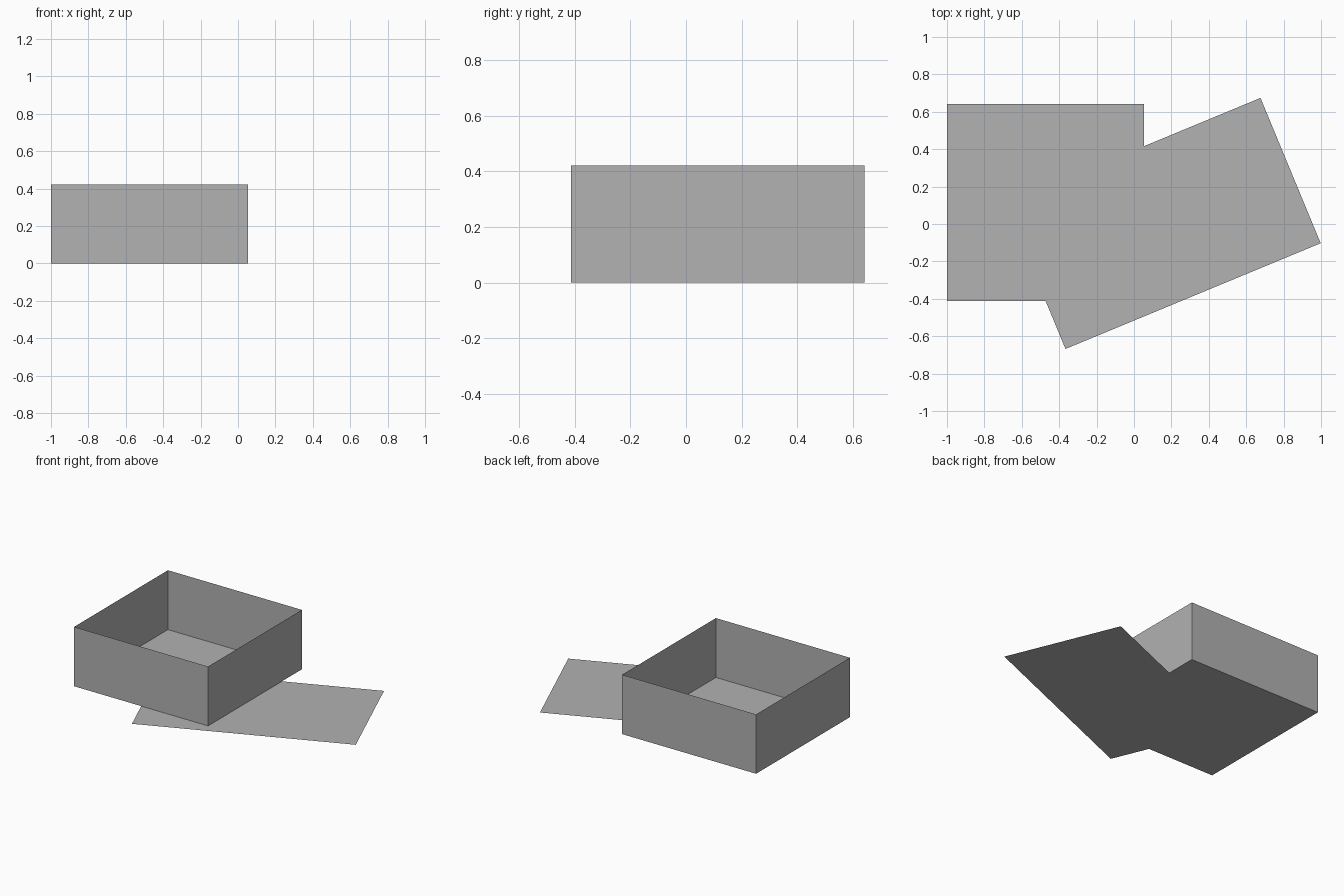
import bpy, bmesh, math
from mathutils import Matrix, Vector

cube = bpy.data.objects.get("Cube")
if cube:
    bpy.data.objects.remove(cube, do_unlink=True)

# One plain grey for everything
grey = bpy.data.materials.new("plain_grey")
grey.use_nodes = True
colour = (0.445, 0.445, 0.445, 1)
grey.diffuse_color = colour
grey.node_tree.nodes["Principled BSDF"].inputs["Base Color"].default_value = colour


def finish(name, bm, location, angle=0):
    mesh = bpy.data.meshes.new(name)
    bm.to_mesh(mesh)
    bm.free()
    mesh.materials.append(grey)
    obj = bpy.data.objects.new(name, mesh)
    obj.location = location
    obj.rotation_euler.z = angle
    bpy.context.collection.objects.link(obj)
    return obj


# Open box: thin walls and a floor, no lid
side, height = 1.054, 0.422
bm = bmesh.new()
bmesh.ops.create_cube(bm, size=1, matrix=Matrix.Diagonal((side, side, height, 1)))
top = [f for f in bm.faces if f.normal.z > 0.5]
bmesh.ops.delete(bm, geom=top, context="FACES_ONLY")
finish("open_box", bm, Vector((-0.473, 0.114, height / 2)))

# Flat sheet lying partly under the box, turned on the ground
length, width = 1.477, 0.841
bm = bmesh.new()
bmesh.ops.create_grid(bm, x_segments=1, y_segments=1, size=0.5,
                      matrix=Matrix.Diagonal((length, width, 1, 1)))
finish("ground_sheet", bm, Vector((0.155, 0.003, 0)), math.radians(22.5))
